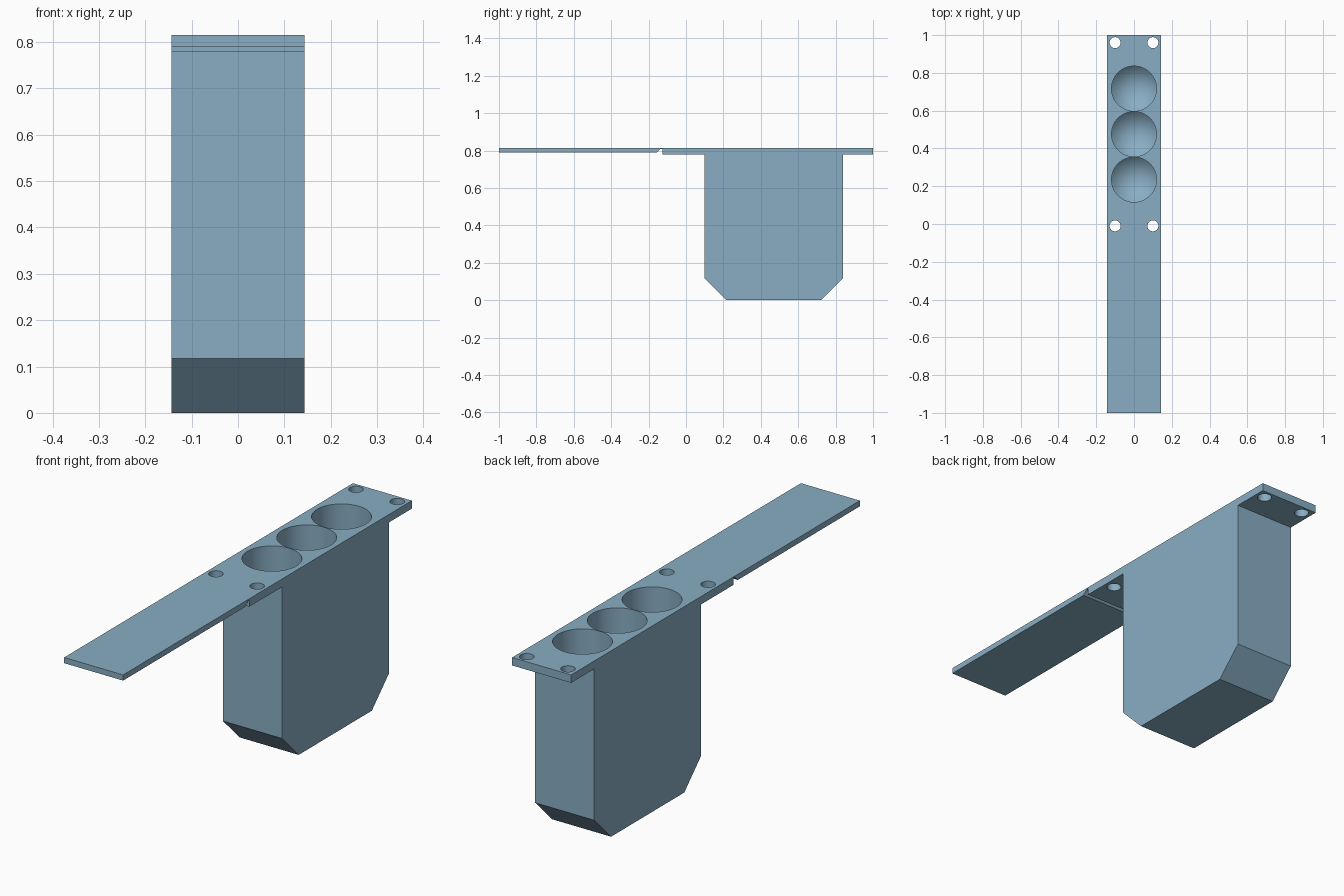
import bpy, bmesh, math

if "Cube" in bpy.data.objects:
    bpy.data.objects.remove(bpy.data.objects["Cube"])

HALF_W = 0.143      # half width of the whole strip
TOP = 0.815

blue = bpy.data.materials.new("steel_blue")
blue.diffuse_color = (0.25, 0.42, 0.55, 1)
blue.use_nodes = True
blue.node_tree.nodes["Principled BSDF"].inputs["Base Color"].default_value = blue.diffuse_color


def finish(name, bm):
    bmesh.ops.recalc_face_normals(bm, faces=bm.faces)
    mesh = bpy.data.meshes.new(name)
    bm.to_mesh(mesh)
    bm.free()
    mesh.materials.append(blue)
    ob = bpy.data.objects.new(name, mesh)
    bpy.context.collection.objects.link(ob)
    return ob


def extrude_profile(name, points):
    """Closed (y, z) outline extruded across the strip width."""
    bm = bmesh.new()
    face = bm.faces.new([bm.verts.new((-HALF_W, y, z)) for y, z in points])
    new = bmesh.ops.extrude_face_region(bm, geom=[face])["geom"]
    verts = [v for v in new if isinstance(v, bmesh.types.BMVert)]
    bmesh.ops.translate(bm, verts=verts, vec=(2 * HALF_W, 0, 0))
    return finish(name, bm)


def add_bore(bm, x, y, r, bottom, cone=0.0, n=64):
    """Round cutter from bottom to above the top, optionally with a pointed end."""
    rings = []
    for z in (bottom + cone, TOP + 0.05):
        rings.append([bm.verts.new((x + r * math.cos(2 * math.pi * i / n),
                                    y + r * math.sin(2 * math.pi * i / n), z))
                      for i in range(n)])
    low, high = rings
    bm.faces.new(high)
    tip = bm.verts.new((x, y, bottom)) if cone else None
    if not cone:
        bm.faces.new(low[::-1])
    for i in range(n):
        j = (i + 1) % n
        bm.faces.new((low[i], low[j], high[j], high[i]))
        if cone:
            bm.faces.new((low[j], low[i], tip))


# Lid flap, thin hinge, flange and chamfered holder in one side outline
holder = extrude_profile("hinged_holder", [
    (-1, TOP), (-1, 0.79), (-0.155, 0.79), (-0.136, 0.809), (-0.125, 0.809),
    (-0.125, 0.78), (0.099, 0.78), (0.099, 0.117), (0.216, 0), (0.723, 0),
    (0.84, 0.117), (0.84, 0.78), (1, 0.78), (1, TOP)])

# Three deep bores with pointed bottoms, and four screw holes in the flange
bm = bmesh.new()
for y in (0.235, 0.476, 0.717):
    add_bore(bm, 0, y, 0.119, 0.016, cone=0.119)
for x in (-0.1, 0.1):
    for y in (-0.01, 0.96):
        add_bore(bm, x, y, 0.029, 0.7, n=40)
cutter = finish("hole_cutter", bm)
cutter.hide_render = True

cut = holder.modifiers.new("holes", 'BOOLEAN')
cut.operation = 'DIFFERENCE'
cut.solver = 'EXACT'
cut.object = cutter
bpy.context.view_layer.objects.active = holder
holder.select_set(True)
bpy.ops.object.modifier_apply(modifier=cut.name)
bpy.data.objects.remove(cutter)

# Smooth bores, sharp edges elsewhere
bpy.ops.object.shade_smooth_by_angle(angle=math.radians(30))
